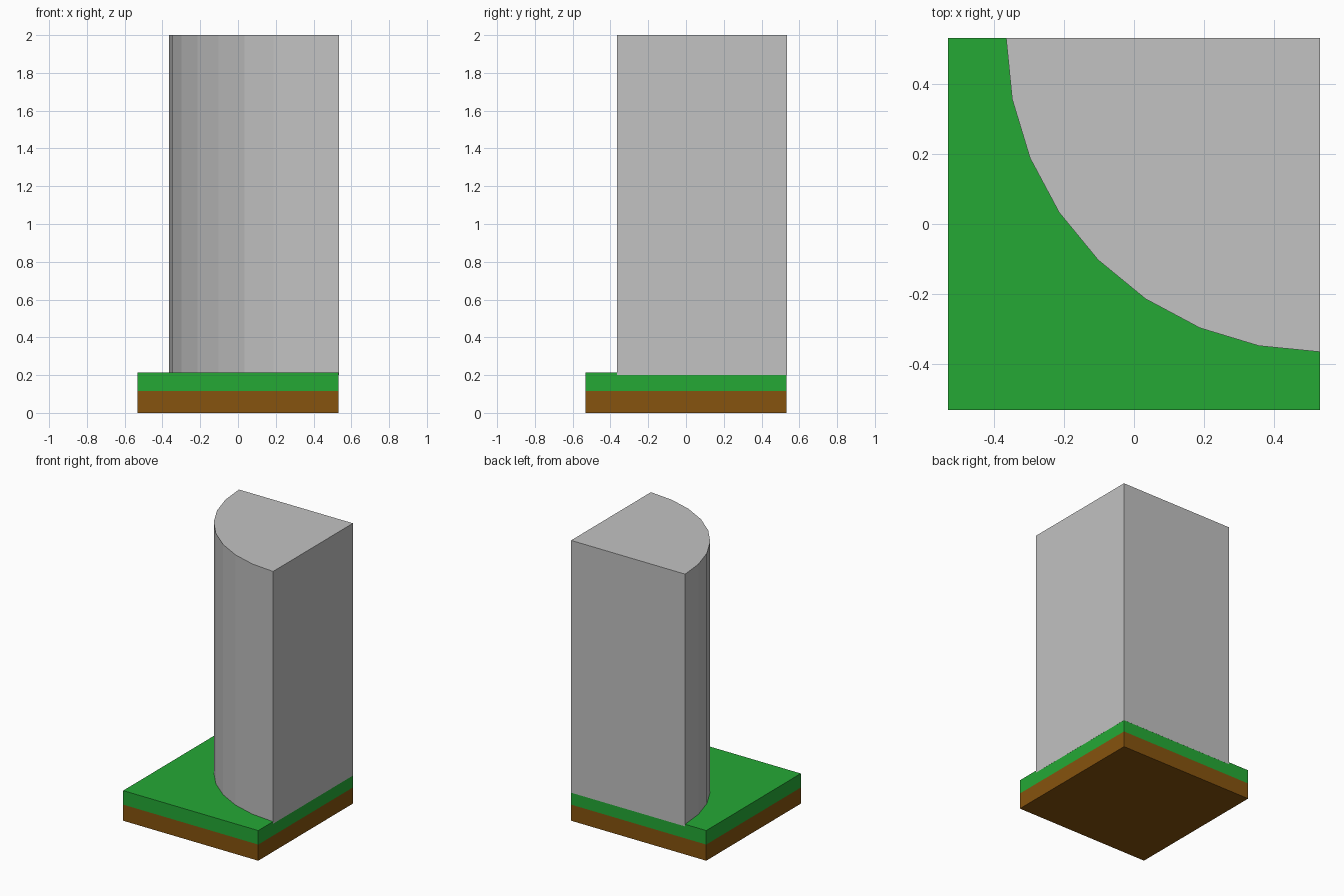
import bpy, bmesh, math

if "Cube" in bpy.data.objects:
    bpy.data.objects.remove(bpy.data.objects["Cube"])

H = 0.533          # half width of the tile
R = 0.90           # radius of the rounded wall
SEG = 8            # flat facets on the quarter round


def material(name, rgb):
    m = bpy.data.materials.new(name)
    m.diffuse_color = (*rgb, 1)
    m.use_nodes = True
    m.node_tree.nodes["Principled BSDF"].inputs["Base Color"].default_value = m.diffuse_color
    return m


def prism(name, outline, levels, mats):
    """Closed prism through the z levels, one material per layer."""
    bm = bmesh.new()
    rings = [[bm.verts.new((x, y, z)) for x, y in outline] for z in levels]
    n = len(outline)
    bm.faces.new(rings[0][::-1]).material_index = 0
    bm.faces.new(rings[-1]).material_index = len(mats) - 1
    for layer, (lo, hi) in enumerate(zip(rings, rings[1:])):
        for i in range(n):
            j = (i + 1) % n
            bm.faces.new((lo[i], lo[j], hi[j], hi[i])).material_index = layer
    bmesh.ops.recalc_face_normals(bm, faces=bm.faces)
    me = bpy.data.meshes.new(name)
    bm.to_mesh(me)
    bm.free()
    for m in mats:
        me.materials.append(m)
    ob = bpy.data.objects.new(name, me)
    bpy.context.collection.objects.link(ob)
    return ob


grass = material("grass green", (0.018, 0.395, 0.036))
soil = material("soil brown", (0.238, 0.087, 0.0044))
stone = material("stone grey", (0.54, 0.54, 0.54))

# Ground tile: soil layer below, grass layer above
square = [(-H, -H), (H, -H), (H, H), (-H, H)]
prism("ground_tile", square, (0, 0.115, 0.215), (soil, grass))

# Quarter-round wall in the back right corner, a hair proud of the tile
C = H + 0.0005
arc = [math.pi + i * math.pi / 2 / SEG for i in range(SEG + 1)]
outline = [(C, C)] + [(C + R * math.cos(a), C + R * math.sin(a)) for a in arc]
prism("rounded_wall", outline, (0.2, 2.0), (stone,))
